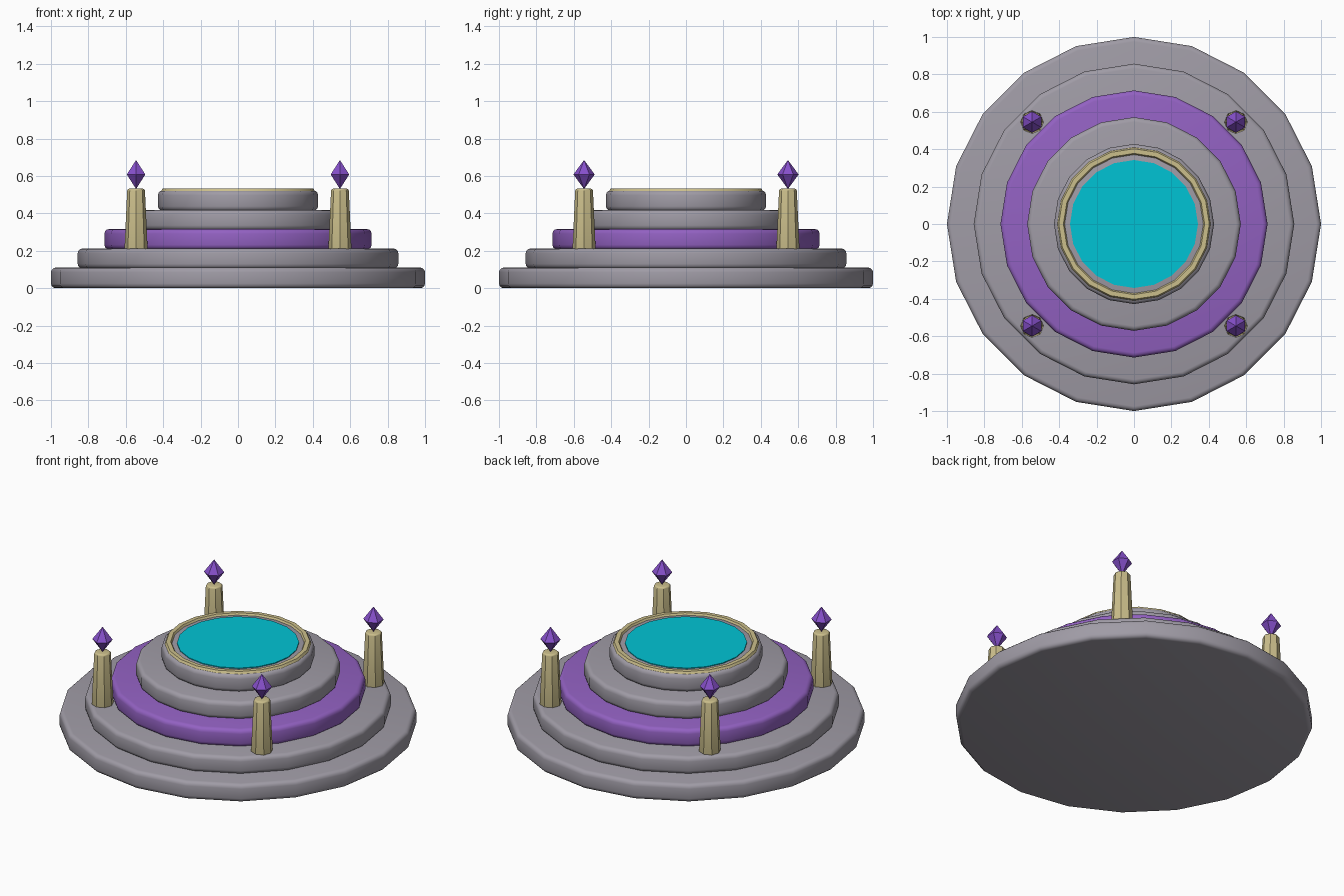
import bpy, math

if "Cube" in bpy.data.objects:
    bpy.data.objects.remove(bpy.data.objects["Cube"])


def material(name, rgb):
    m = bpy.data.materials.new(name)
    m.diffuse_color = (*rgb, 1)
    m.use_nodes = True
    m.node_tree.nodes["Principled BSDF"].inputs["Base Color"].default_value = m.diffuse_color
    return m


stone = material("grey stone", (0.35, 0.33, 0.38))
violet = material("violet band", (0.29, 0.12, 0.54))
gold = material("pale gold", (0.60, 0.52, 0.26))
glow = material("cyan glow", (0.0, 0.55, 0.66))
gem = material("purple crystal", (0.24, 0.08, 0.60))


def frustum(name, mat, sides, r1, r2, z0, z1, x=0, y=0, bevel=0, smooth=True):
    bpy.ops.mesh.primitive_cone_add(vertices=sides, radius1=r1, radius2=r2,
                                    depth=z1 - z0, location=(x, y, (z0 + z1) / 2))
    ob = bpy.context.object
    ob.name = name
    ob.data.materials.append(mat)
    if bevel:
        b = ob.modifiers.new("rounded edges", 'BEVEL')
        b.width, b.segments = bevel, 3
        b.limit_method, b.angle_limit = 'ANGLE', math.radians(50)
        bpy.ops.object.modifier_apply(modifier=b.name)
    if smooth:
        bpy.ops.object.shade_smooth_by_angle(angle=math.radians(35))
    return ob


# Stepped round tiers
tiers = [("base_tier", 1.0, 0.0, 0.11, stone), ("second_tier", 0.857, 0.105, 0.212, stone),
         ("violet_tier", 0.714, 0.207, 0.316, violet), ("fourth_tier", 0.571, 0.311, 0.418, stone),
         ("top_tier", 0.428, 0.413, 0.522, stone)]
for name, r, z0, z1, mat in tiers:
    frustum(name, mat, 20, r, r, z0, z1, bevel=0.025)

# Gold rim around the portal
bpy.ops.mesh.primitive_torus_add(major_segments=20, minor_segments=6, major_radius=0.39,
                                 minor_radius=0.025, location=(0, 0, 0.512),
                                 rotation=(0, 0, 0))
rim = bpy.context.object
rim.name = "gold_rim"
rim.data.materials.append(gold)
bpy.ops.object.shade_smooth_by_angle(angle=math.radians(35))

# Glowing portal disc
frustum("portal_disc", glow, 20, 0.342, 0.342, 0.512, 0.527)

# Four corner pillars with crystals
for sx, sy, tag in ((-1, -1, "front_left"), (1, -1, "front_right"),
                    (-1, 1, "back_left"), (1, 1, "back_right")):
    x, y = 0.545 * sx, 0.545 * sy
    frustum(tag + "_pillar", gold, 8, 0.062, 0.047, 0.205, 0.532, x, y, bevel=0.01)
    frustum(tag + "_crystal_lower", gem, 6, 0.0, 0.057, 0.53, 0.608, x, y, smooth=False)
    frustum(tag + "_crystal_upper", gem, 6, 0.057, 0.0, 0.608, 0.685, x, y, smooth=False)
